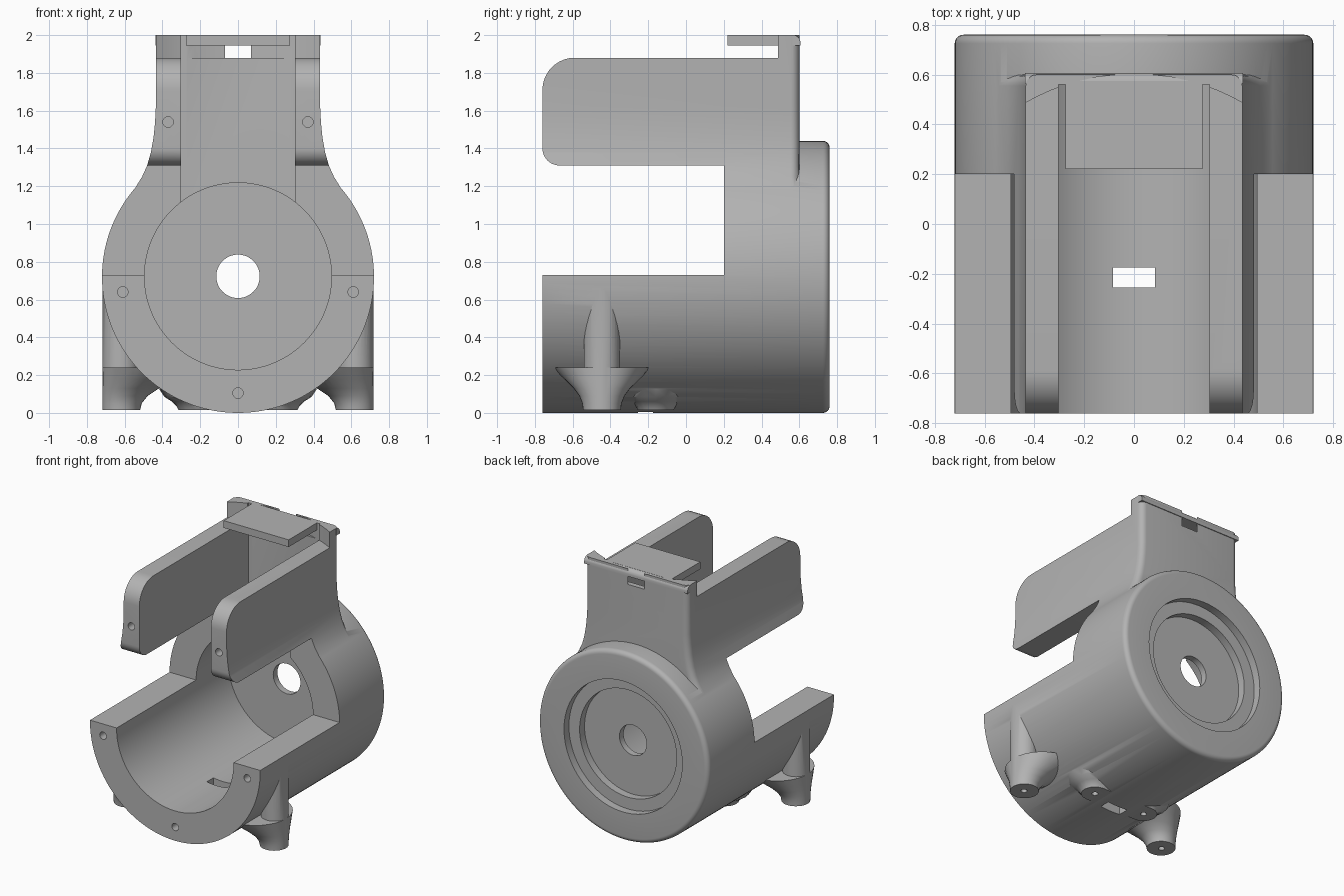
import bpy, bmesh, math
from mathutils import Vector

if "Cube" in bpy.data.objects:
    bpy.data.objects.remove(bpy.data.objects["Cube"])

R, ZC = 0.72, 0.72          # barrel radius and axis height
FRONT, BACK = -0.76, 0.76
SLOT, BORE = 0.303, 0.495

grey = bpy.data.materials.new("plain grey")
grey.use_nodes = True
grey.diffuse_color = (0.45, 0.45, 0.45, 1)
grey.node_tree.nodes["Principled BSDF"].inputs["Base Color"].default_value = (0.45, 0.45, 0.45, 1)


def finish(bm, name):
    bmesh.ops.recalc_face_normals(bm, faces=bm.faces)
    me = bpy.data.meshes.new(name)
    bm.to_mesh(me)
    bm.free()
    me.materials.append(grey)
    ob = bpy.data.objects.new(name, me)
    bpy.context.collection.objects.link(ob)
    return ob


def place(axis, u, v, w):
    return {"x": (w, u, v), "y": (u, w, v), "z": (u, v, w)}[axis]


def loft(name, rings, axis="z"):
    """Join (outline, level) rings into a closed solid."""
    bm = bmesh.new()
    loops = [[bm.verts.new(place(axis, u, v, w)) for u, v in pts] for pts, w in rings]
    n = len(loops[0])
    for a, b in zip(loops, loops[1:]):
        for i in range(n):
            j = (i + 1) % n
            bm.faces.new((a[i], a[j], b[j], b[i]))
    bm.faces.new(loops[0])
    bm.faces.new(loops[-1])
    return finish(bm, name)


def prism(name, pts, axis, lo, hi):
    return loft(name, [(pts, lo), (pts, hi)], axis)


def box(name, x0, x1, y0, y1, z0, z1):
    return prism(name, [(x0, y0), (x1, y0), (x1, y1), (x0, y1)], "z", z0, z1)


def arc(u, v, r, start, end, n=10):
    """Points on an arc, angles in degrees."""
    angles = [math.radians(start + (end - start) * i / n) for i in range(n + 1)]
    return [(u + r * math.cos(a), v + r * math.sin(a)) for a in angles]


def circle(u, v, r, n=32):
    return arc(u, v, r, 0, 360, n)[:-1]


def stadium(x, y, half, r):
    return arc(x + half, y, r, -90, 90) + arc(x - half, y, r, 90, 270)


def combine(target, operation, *tools):
    for tool in tools:
        mod = target.modifiers.new("join", "BOOLEAN")
        mod.operation, mod.object, mod.solver = operation, tool, "EXACT"
        bpy.context.view_layer.objects.active = target
        bpy.ops.object.modifier_apply(modifier=mod.name)
        bpy.data.objects.remove(tool)


# Barrel: rounded rear rim and stepped rear recess
rim = 0.035
rings = [(R, FRONT)] + arc(R - rim, BACK - rim, rim, 0, 90, 6)
rings += [(0.5, BACK), (0.5, 0.70), (0.41, 0.70), (0.41, 0.64)]
housing = loft("housing", [(circle(0, ZC, r, 128), y) for r, y in rings], "y")
combine(housing, "DIFFERENCE", box("open_front", -1, 1, -1, 0.2, 0.73, 2))

# Neck outline, flaring down into the barrel
side = [(0.435, 2.0), (0.435, 1.62), (0.439, 1.54), (0.447, 1.46), (0.461, 1.38),
        (0.481, 1.31), (0.508, 1.25), (0.545, 1.19), (0.59, 1.13), (0.3, 1.0)]
neck = prism("neck", side + [(-x, z) for x, z in reversed(side)], "y", -0.8, 0.6)
bm = bmesh.new()
bm.from_mesh(neck.data)
rear = [e for e in bm.edges if all(v.co.y > 0.59 and v.co.z > 1.05 for v in e.verts)
        and abs(e.verts[0].co.x - e.verts[1].co.x) < 0.1]
bmesh.ops.bevel(bm, geom=rear, offset=0.045, segments=5, profile=0.5, affect="EDGES")
bm.to_mesh(neck.data)
bm.free()

# Arm silhouette seen from the side
arms = arc(FRONT + 0.17, 1.71, 0.17, 90, 180) + arc(FRONT + 0.09, 1.40, 0.09, 180, 270)
arms += [(0.2, 1.31), (0.2, 0.9), (0.65, 0.9), (0.65, 2.1), (0.3, 2.1), (0.3, 1.88)]
combine(neck, "INTERSECT", prism("arm_shape", arms, "x", -1, 1))
combine(neck, "DIFFERENCE", prism("post_curve", circle(0, -0.27, 0.873, 96), "z", 1.88, 2.2))
combine(housing, "UNION", neck)

# Feet: upright posts with flared roots on both sides
FOOT_Y = -0.445
flare = [(0.1, 0.015), (0.104, 0.05), (0.12, 0.09), (0.15, 0.13), (0.2, 0.18), (0.26, 0.24)]
for s in (-1, 1):
    post = prism("foot_post", circle(s * 0.622, FOOT_Y, 0.096), "z", 0.0155, 0.68)
    root = loft("foot_root", [(circle(s * (0.718 - r), FOOT_Y, r), z) for r, z in flare])
    combine(housing, "UNION", post, root)

# Flared mounting pad under the barrel
pad = [(0.095, 0.015), (0.105, 0.035), (0.13, 0.06), (0.17, 0.085), (0.2, 0.13)]
combine(housing, "UNION", loft("pad", [(stadium(0, -0.16, 0.22, r), z) for r, z in pad]))

# Bore, top slot, shaft hole and floor window
combine(housing, "DIFFERENCE",
        prism("bore", circle(0, ZC + 0.003, BORE, 128), "y", -1, 0.59),
        box("slot", -SLOT, SLOT, -1, 0.56, 0.95, 2.2),
        prism("shaft_hole", circle(0, ZC + 0.003, 0.115, 48), "y", 0.4, 0.9),
        box("window", -0.085, 0.085, -0.255, -0.175, -0.1, 0.5))

# Screw holes in the front faces and in the feet
for x, z in [(-0.61, 0.64), (0.61, 0.64), (0, 0.105), (-0.37, 1.54), (0.37, 1.54)]:
    combine(housing, "DIFFERENCE", prism("screw_hole", circle(x, z, 0.028, 20), "y", -0.9, -0.6))
for x, y in [(0.622, FOOT_Y), (0.22, -0.16)]:
    for s in (-1, 1):
        combine(housing, "DIFFERENCE", prism("foot_hole", circle(s * x, y, 0.022, 20), "z", -0.1, 0.11))

# Top lip and tab
lip = [(0.565, 1.945), (0.606, 1.945), (0.606, 1.965)] + arc(0.566, 1.96, 0.04, 15, 90, 6) + [(0.565, 2.0)]
combine(housing, "UNION", prism("lip", lip, "x", -0.437, 0.437),
        box("tab", -0.275, 0.275, 0.22, 0.575, 1.945, 2.0))

bpy.ops.object.select_all(action="DESELECT")
housing.select_set(True)
bpy.context.view_layer.objects.active = housing
bpy.ops.object.shade_smooth_by_angle(angle=math.radians(30))
